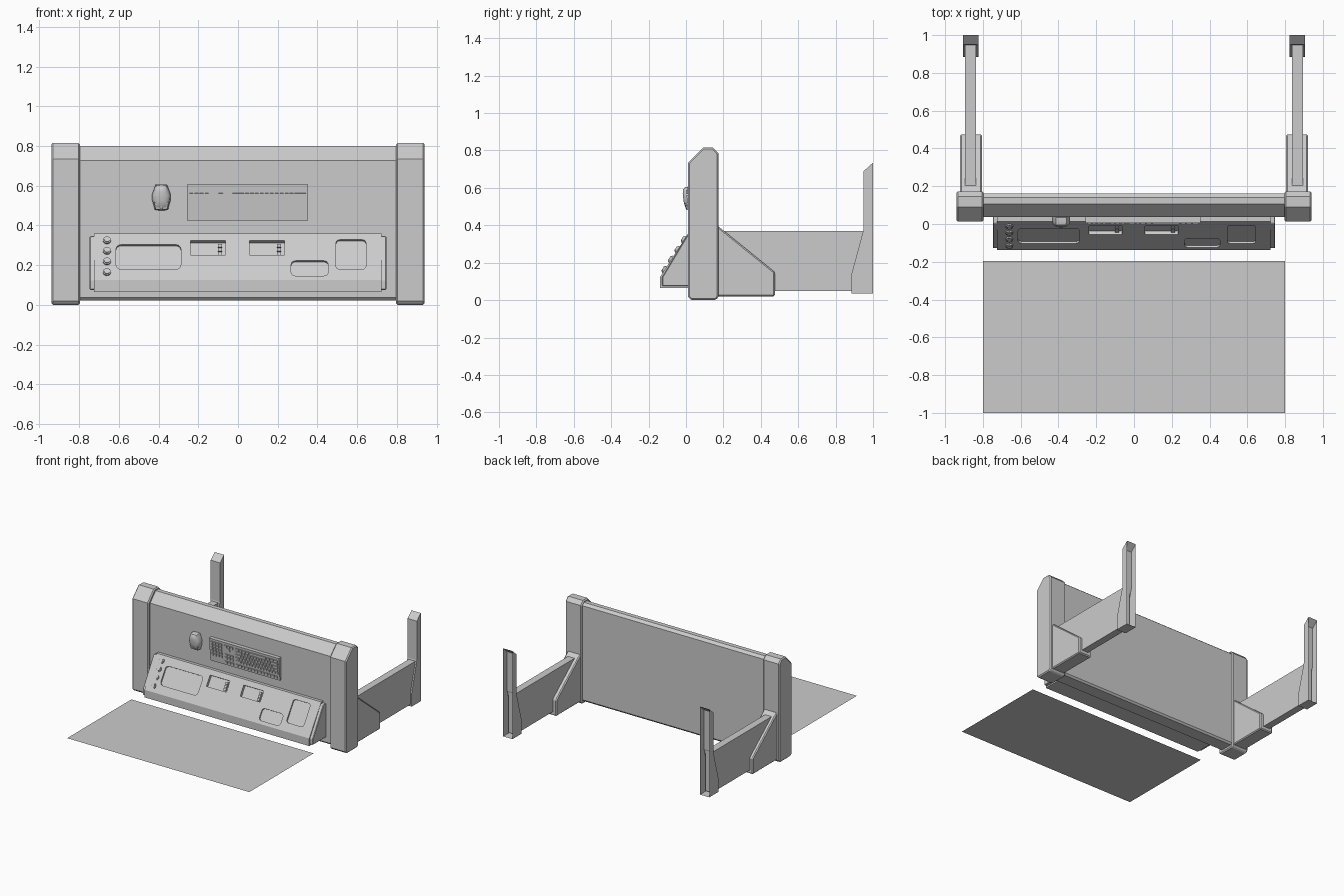
import bpy, bmesh, math
from mathutils import Matrix, Vector

if "Cube" in bpy.data.objects:
    bpy.data.objects.remove(bpy.data.objects["Cube"])


def finish(name, bm, bevel=0.0, mirror=False):
    bmesh.ops.recalc_face_normals(bm, faces=bm.faces[:])
    me = bpy.data.meshes.new(name)
    bm.to_mesh(me)
    bm.free()
    ob = bpy.data.objects.new(name, me)
    bpy.context.collection.objects.link(ob)
    if bevel:
        m = ob.modifiers.new("bevel", 'BEVEL')
        m.width, m.segments, m.limit_method = bevel, 1, 'ANGLE'
        m.angle_limit = math.radians(50)
    if mirror:
        m = ob.modifiers.new("mirror", 'MIRROR')
        m.use_mirror_merge = False
    return ob


def extrude(bm, pts, mat, h0, h1):
    """Prism over a 2D outline, between heights h0 and h1 of the given frame."""
    a = [bm.verts.new(mat @ Vector((u, v, h0))) for u, v in pts]
    b = [bm.verts.new(mat @ Vector((u, v, h1))) for u, v in pts]
    n = len(pts)
    sides = [bm.faces.new((a[i], a[(i + 1) % n], b[(i + 1) % n], b[i])) for i in range(n)]
    bm.faces.new(a[::-1])
    bm.faces.new(b)
    return sides


# frame whose u, v, h axes are y, z, x
SIDE = Matrix(((0, 0, 1, 0), (1, 0, 0, 0), (0, 1, 0, 0), (0, 0, 0, 1)))


def prism(name, pts, x0, x1, bevel=0.0, mirror=False):
    bm = bmesh.new()
    extrude(bm, pts, SIDE, x0, x1)
    return finish(name, bm, bevel, mirror)


def slope_frame(y0, z0, y1, z1):
    """Frame on a front-facing slope: u along x, v up the slope, h outward."""
    up = Vector((0, y1 - y0, z1 - z0)).normalized()
    x = Vector((1, 0, 0))
    m = Matrix((x, up, x.cross(up))).transposed().to_4x4()
    m.translation = (0, y0, z0)
    return m


def rect(u0, v0, u1, v1, r=0.0):
    if r == 0:
        return [(u0, v0), (u1, v0), (u1, v1), (u0, v1)]
    pts = []
    for k, (cu, cv) in enumerate(((u1 - r, v1 - r), (u0 + r, v1 - r), (u0 + r, v0 + r), (u1 - r, v0 + r))):
        for i in range(5):
            t = math.radians(90 * k + 22.5 * i)
            pts.append((cu + r * math.cos(t), cv + r * math.sin(t)))
    return pts


# Main panel
prism("front_panel", [(.05, .022), (.036, .036), (.036, .727), (.105, .8), (.14, .8),
                      (.162, .782), (.162, .036), (.15, .022)], -.81, .81)

# End posts
prism("end_post", [(.026, 0), (.012, .018), (.012, .735), (.09, .815), (.145, .815),
                   (.173, .785), (.173, .018), (.16, 0)], .796, .94, .008, True)

# Rear support brackets and arms
prism("rear_bracket", [(.16, .02), (.475, .02), (.475, .15), (.17, .397), (.16, .397)],
      .805, .92, .008, True)
prism("rear_arm", [(.16, .05), (.948, .05), (.948, .37), (.16, .37)], .836, .894, 0, True)

# Rear uprights, open at the back
bm = bmesh.new()
walls = extrude(bm, [(.885, .036), (1, .036), (1, .735), (.95, .69), (.95, .38), (.885, .14)],
                SIDE, .823, .905)
bmesh.ops.delete(bm, geom=[walls[1]], context='FACES_ONLY')
finish("rear_upright", bm, 0, True)

# Floor mat
bm = bmesh.new()
bm.faces.new([bm.verts.new((x, y, .05)) for x, y in ((-.8, -1), (.8, -1), (.8, -.195), (-.8, -.195))])
finish("floor_mat", bm)

# Sloping console with recessed trays
console = prism("console", [(.04, .065), (-.138, .065), (-.138, .125), (.012, .358), (.04, .358)],
                -.724, .722)
prism("console_end", [(.04, .075), (-.128, .075), (-.128, .122), (.005, .343), (.04, .343)],
      .71, .747, .004, True)
DESK = slope_frame(-.138, .125, .012, .358)
K = math.hypot(.15, .233) / .233


def up(z):
    return (z - .125) * K


trays = [(-.614, .18, -.288, .303, .025, .012), (-.238, .252, -.063, .323, 0, .022),
         (.058, .252, .233, .323, 0, .022), (.268, .146, .454, .222, .022, .012),
         (.494, .18, .644, .328, .018, .012)]
bm = bmesh.new()
for x0, z0, x1, z1, r, d in trays:
    extrude(bm, rect(x0, up(z0), x1, up(z1), r), DESK, -d, .03)
cutter = finish("tray_cutter", bm)
cutter.hide_render = True
cut = console.modifiers.new("trays", 'BOOLEAN')
cut.object, cut.operation, cut.solver = cutter, 'DIFFERENCE', 'EXACT'
bpy.context.view_layer.update()
deps = bpy.context.evaluated_depsgraph_get()
carved = bpy.data.meshes.new_from_object(console.evaluated_get(deps))
console.modifiers.clear()
console.data = carved
bpy.data.objects.remove(cutter)

# Round knobs
bm = bmesh.new()
for z in (.323, .27, .217, .163):
    v = up(z)
    for r, h in ((.02, .008), (.014, .013)):
        ring = [(-.66 + r * math.cos(t * math.pi / 8), v + r * math.sin(t * math.pi / 8)) for t in range(16)]
        extrude(bm, ring, DESK, -.004, h)
finish("console_knobs", bm)

# Small square buttons inside the two deep trays
bm = bmesh.new()
for x in (-.09, .206):
    for z in (.264, .284, .304):
        v = up(z)
        extrude(bm, rect(x - .01, v - .01, x + .01, v + .01), DESK, -.024, -.010)
finish("tray_buttons", bm)

# Keyboard, mounted upside down on the panel
prism("keyboard_base", [(.04, .424), (.022, .424), (.006, .606), (.04, .606)], -.258, .353)
KEYS = slope_frame(.022, .424, .006, .606)
bm = bmesh.new()
ROWS = [.024, .058, .082, .106, .13, .154]


def key(x, v, w=1, h=1):
    extrude(bm, rect(x + .003, v - .009, x + .025 * w - .003, v + .009 + .024 * (h - 1)), KEYS, -.002, .007)


for i in range(13):                       # function row
    key(-.03 + .0285 * i, ROWS[0])
for r, (first, count, last) in enumerate([(2, 13, 0), (1.5, 12, 1.5), (2, 11, 2), (2.5, 10, 2.5)]):
    x = -.03
    for w in [first] + [1] * count + [last]:
        if w:
            key(x, ROWS[r + 1], w)
            x += .025 * w
x = -.03
for w in (1.5, 1, 1.25, 1.25, 6, 1.25, 1.25, 1.5):
    key(x, ROWS[5], w)
    x += .025 * w
for i in range(3):                        # navigation keys
    for r in (0, 1, 2, 5):
        key(-.127 + .027 * i, ROWS[r], 1.05)
key(-.1, ROWS[4], 1.05)
for i in range(4):                        # number pad
    for r in range(1, 6):
        key(-.248 + .026 * i, ROWS[r])
finish("keyboard_keys", bm)

# Mouse: rounded body built from shrinking outlines
half = [(0, .607), (.028, .606), (.036, .585), (.047, .555), (.046, .525), (.038, .5), (.034, .48), (.012, .475)]
outline = half + [(-x, z) for x, z in half[:0:-1]]
bm = bmesh.new()
rings = []
for s, y in ((1, .04), (1, .015), (.92, -.002), (.7, -.012), (.35, -.016)):
    rings.append([bm.verts.new((-.386 + x * s, y + (.57 - z) * .12 * s, .55 + (z - .55) * s)) for x, z in outline])
n = len(outline)
for a, b in zip(rings, rings[1:]):
    for i in range(n):
        bm.faces.new((a[i], a[(i + 1) % n], b[(i + 1) % n], b[i]))
bm.faces.new(rings[0])
bm.faces.new(rings[-1])
mouse = finish("mouse_body", bm)

# Mouse buttons and wheel
FRONT = slope_frame(.012, .47, -.006, .53)
bm = bmesh.new()
for side in (-1, 1):
    extrude(bm, [(-.386 + side * u, v) for u, v in ((.007, .012), (.028, .012), (.036, .048), (.009, .048))],
            FRONT, -.006, .004)
extrude(bm, rect(-.390, .018, -.382, .04), FRONT, -.006, .007)
finish("mouse_buttons", bm)

bpy.ops.object.select_all(action='DESELECT')
mouse.select_set(True)
bpy.context.view_layer.objects.active = mouse
bpy.ops.object.shade_smooth_by_angle(angle=math.radians(35))
